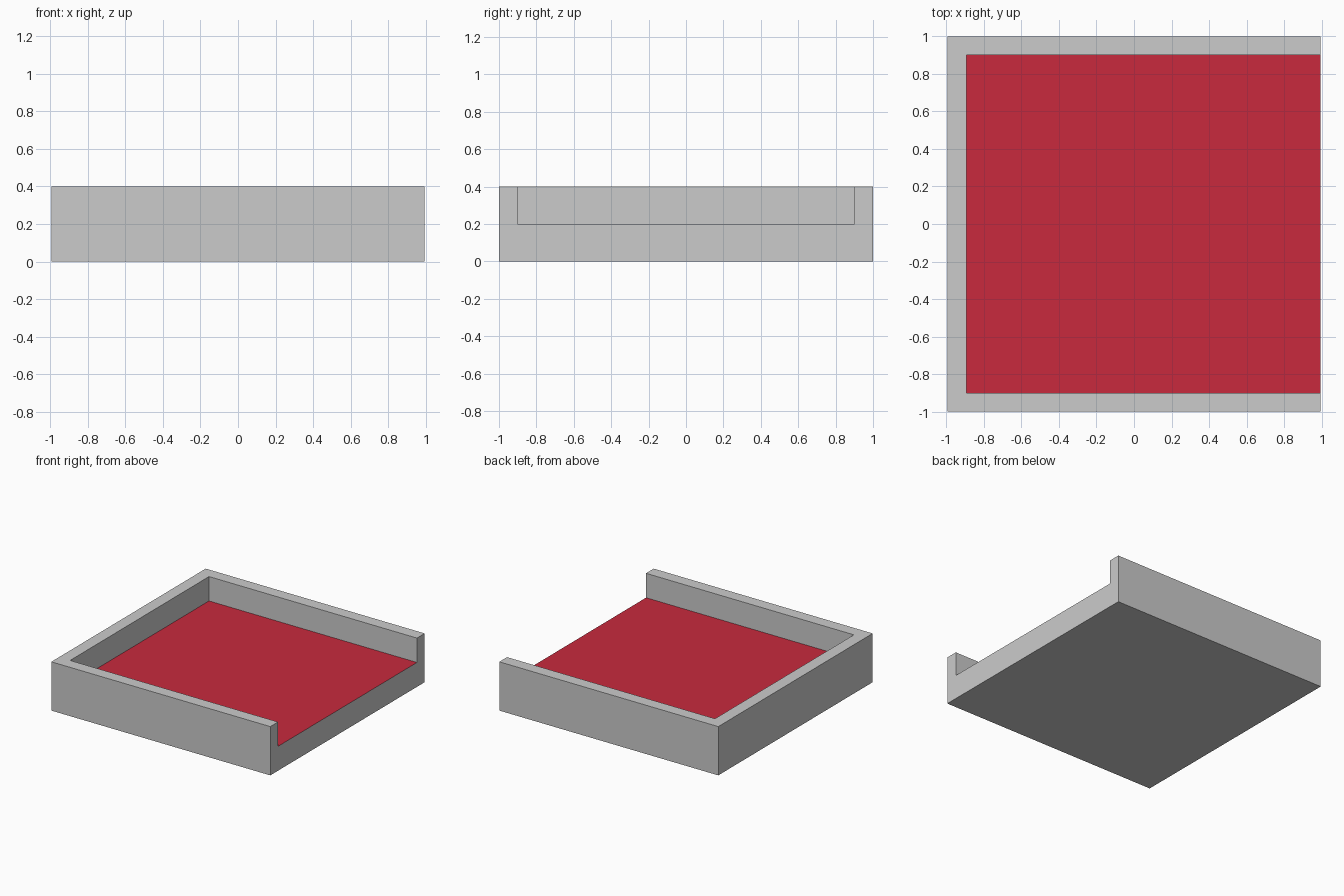
import bpy

if "Cube" in bpy.data.objects:
    bpy.data.objects.remove(bpy.data.objects["Cube"])

HX, HY = 0.993, 1.0      # half sizes of the tray
FLOOR, TOP, WALL = 0.2, 0.4, 0.1


def box(name, x0, x1, y0, y1, z0, z1):
    bpy.ops.mesh.primitive_cube_add(size=1)
    ob = bpy.context.object
    ob.name = name
    ob.location = ((x0 + x1) / 2, (y0 + y1) / 2, (z0 + z1) / 2)
    ob.scale = (x1 - x0, y1 - y0, z1 - z0)
    bpy.ops.object.transform_apply(location=True, rotation=False, scale=True)
    return ob


# Base slab with a red upper face
base = box("base_slab", -HX, HX, -HY, HY, 0, FLOOR)
grey = bpy.data.materials.new("grey")
red = bpy.data.materials.new("red_floor")
red.diffuse_color = (0.58, 0.023, 0.048, 1)
red.use_nodes = True
red.node_tree.nodes["Principled BSDF"].inputs["Base Color"].default_value = red.diffuse_color
base.data.materials.append(grey)
base.data.materials.append(red)
for face in base.data.polygons:
    face.material_index = 1 if face.normal.z > 0.9 else 0

# Front and back walls run the full width
for name, side in (("front_wall", -1), ("back_wall", 1)):
    a, b = sorted((side * HY, side * (HY - WALL)))
    box(name, -HX, HX, a, b, FLOOR, TOP)

# Left wall fits between them, the right side stays open
box("left_wall", -HX, -HX + WALL, -HY + WALL, HY - WALL, FLOOR, TOP)
